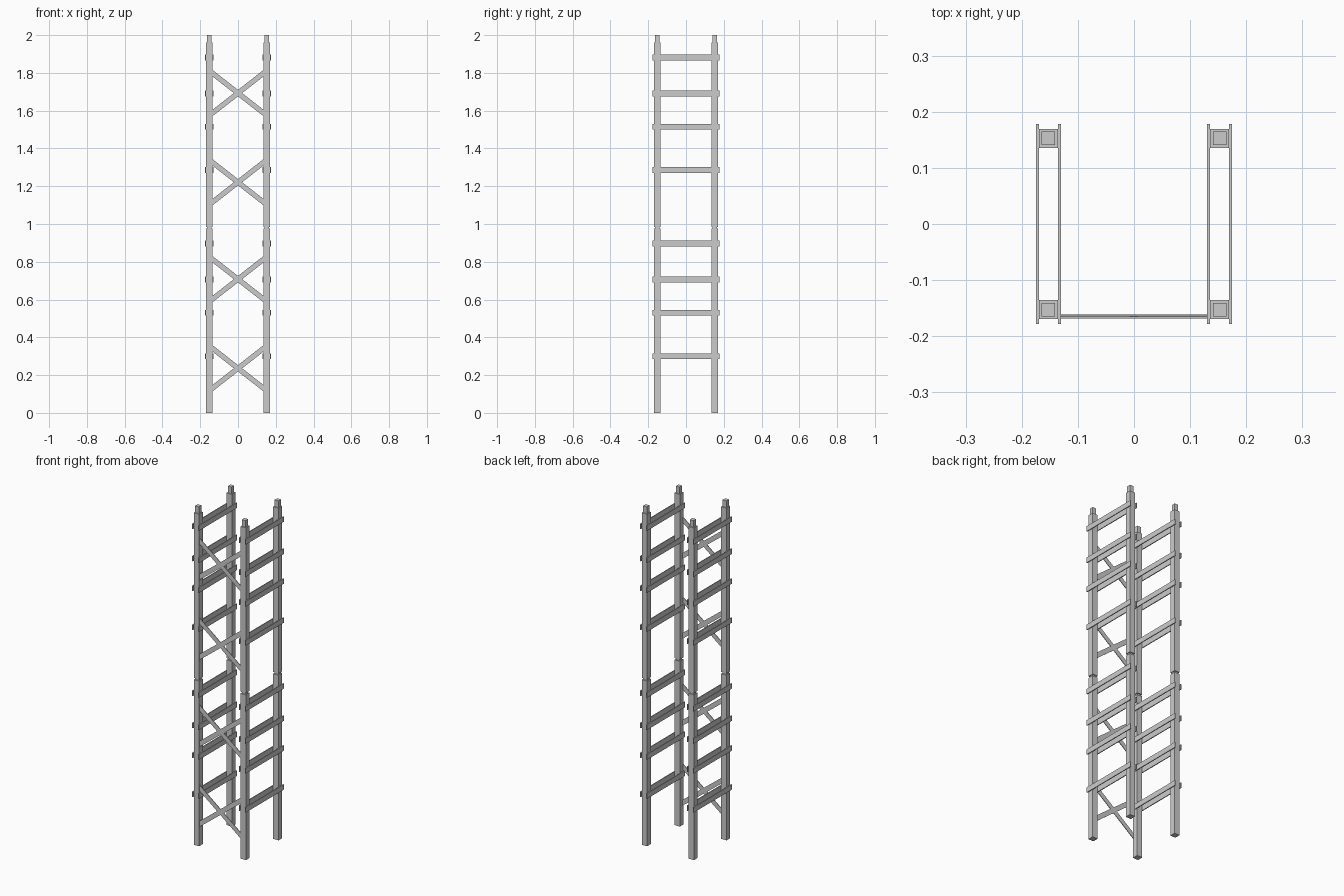
import bpy, bmesh, math
from mathutils import Matrix, Vector

if "Cube" in bpy.data.objects:
    bpy.data.objects.remove(bpy.data.objects["Cube"])

def boxes(name, items):
    """One object from boxes given as (centre, size, tilt about y)."""
    bm = bmesh.new()
    for c, s, a in items:
        m = (Matrix.Translation(Vector(c)) @ Matrix.Rotation(a, 4, 'Y')
             @ Matrix.Diagonal((s[0], s[1], s[2], 1)))
        bmesh.ops.create_cube(bm, size=1, matrix=m)
    me = bpy.data.meshes.new(name)
    bm.to_mesh(me)
    bm.free()
    ob = bpy.data.objects.new(name, me)
    bpy.context.collection.objects.link(ob)
    return ob

P = 0.1525            # post centre offset
W = 0.0345            # post width
RISE = 0.985          # height of one stacked section
POST_H = 0.975
TILT = math.atan(0.78)

for n, z0 in (("lower", 0.0), ("upper", RISE)):
    # corner posts, each with a narrower spigot on top
    for sx, side in ((-1, "left"), (1, "right")):
        for sy, end in ((-1, "front"), (1, "back")):
            x, y = sx * P, sy * P
            boxes(f"{n}_{end}_{side}_post",
                  [((x, y, z0 + POST_H / 2), (W, W, POST_H), 0)])
            boxes(f"{n}_{end}_{side}_spigot",
                  [((x, y, z0 + POST_H + 0.02), (0.024, 0.024, 0.04), 0)])
        # paired flat rails clamping the posts on both faces
        for i, z in enumerate((0.30, 0.53, 0.706, 0.896)):
            boxes(f"{n}_{side}_rail_pair_{i + 1}",
                  [((sx * P + k * (W / 2 + 0.0025), 0, z0 + z),
                    (0.005, 0.356, 0.031), 0) for k in (-1, 1)])
    # crossed flat braces on the front
    for i, z in enumerate((0.236, 0.708)):
        boxes(f"{n}_front_cross_brace_{i + 1}",
              [((0, -0.1645 + k * 0.0018, z0 + z), (0.385, 0.0036, 0.027), k * TILT)
               for k in (-1, 1)])
